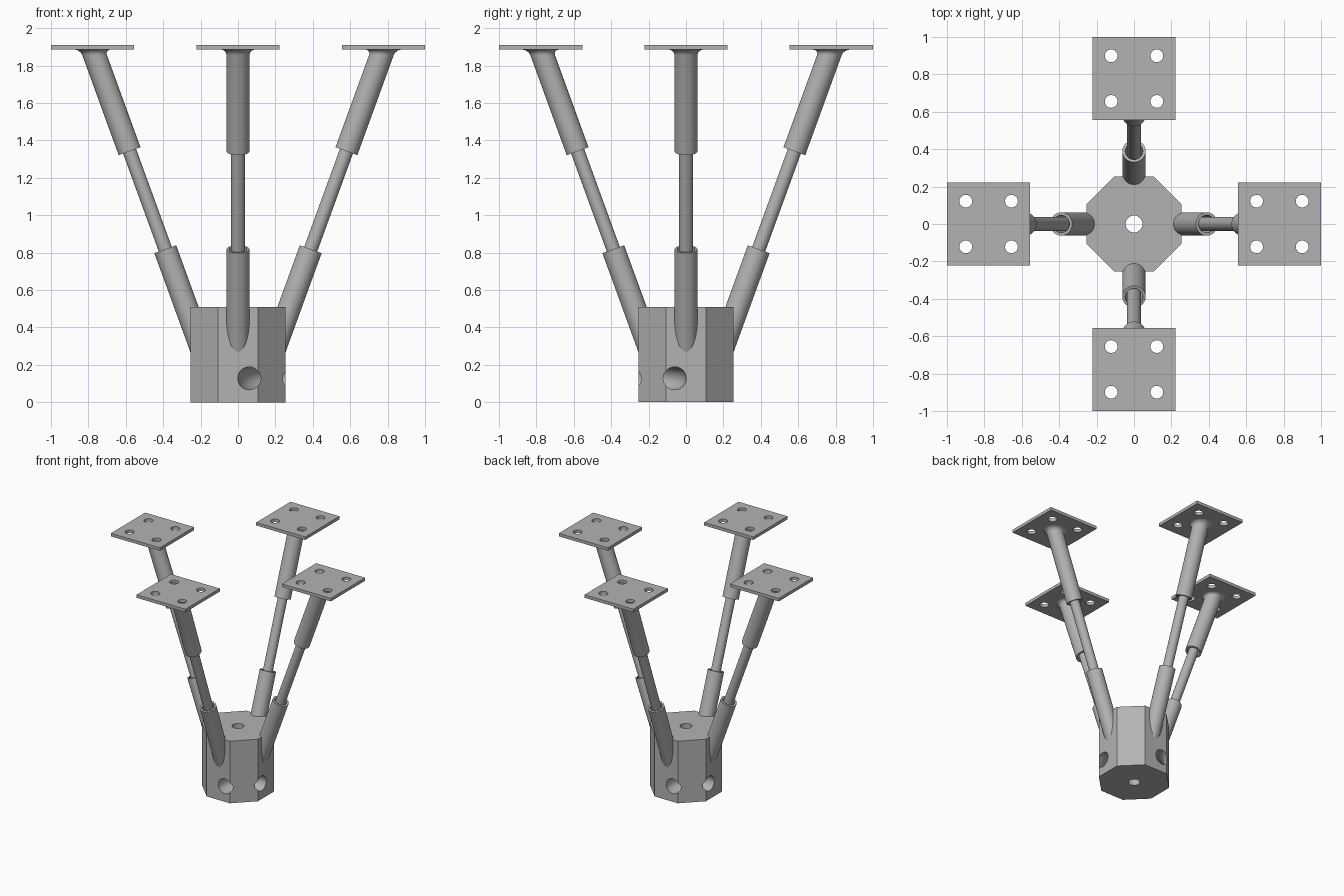
import bpy
import bmesh
from math import sin, cos, tan, pi, radians, sqrt
from mathutils import Vector

if "Cube" in bpy.data.objects:
    bpy.data.objects.remove(bpy.data.objects["Cube"])

# One grey for the whole model
GREY = (0.45, 0.45, 0.45, 1)
grey = bpy.data.materials.new("plain grey")
grey.use_nodes = True
grey.diffuse_color = GREY
grey.node_tree.nodes["Principled BSDF"].inputs["Base Color"].default_value = GREY

TILT = radians(20)
PLATE_X, PLATE_Z = 0.777, 1.885
TUBE_R, BORE_R, ROD_R = 0.062, 0.047, 0.037
SEGMENTS = 40


def named(name):
    ob = bpy.context.object
    ob.name = ob.data.name = name
    return ob


def cylinder(name, radius, depth, location, sides=32):
    bpy.ops.mesh.primitive_cylinder_add(vertices=sides, radius=radius, depth=depth, location=location)
    return named(name)


def cut(ob, cutters):
    for c in cutters:
        mod = ob.modifiers.new("cut", "BOOLEAN")
        mod.operation, mod.solver, mod.object = "DIFFERENCE", "EXACT", c
        bpy.context.view_layer.objects.active = ob
        bpy.ops.object.modifier_apply(modifier=mod.name)
        bpy.data.objects.remove(c)


def finish(ob):
    ob.data.materials.clear()
    ob.data.materials.append(grey)
    bpy.ops.object.select_all(action="DESELECT")
    ob.select_set(True)
    bpy.context.view_layer.objects.active = ob
    bpy.ops.object.shade_smooth_by_angle(angle=radians(35))


def ring(bm, z, r, level=False):
    """Circle around the leaning arm axis; level rings are cut flat in z."""
    axis = Vector((sin(TILT), 0, cos(TILT)))
    side = Vector((cos(TILT), 0, -sin(TILT)))
    centre = Vector((PLATE_X - (PLATE_Z - z) * tan(TILT), 0, z))
    verts = []
    for i in range(SEGMENTS):
        a = 2 * pi * i / SEGMENTS
        p = centre + side * r * cos(a) + Vector((0, r * sin(a), 0))
        if level:
            p += axis * (z - p.z) / axis.z
        verts.append(bm.verts.new(p))
    return verts


def leaning_part(name, profile):
    """Loft rings given as (height, radius, level) along the arm axis."""
    bm = bmesh.new()
    rings = [ring(bm, *p) for p in profile]
    for a, b in zip(rings, rings[1:]):
        for i in range(SEGMENTS):
            j = (i + 1) % SEGMENTS
            bm.faces.new((a[i], a[j], b[j], b[i]))
    bm.faces.new(rings[0])
    bm.faces.new(rings[-1])
    bmesh.ops.recalc_face_normals(bm, faces=bm.faces)
    me = bpy.data.meshes.new(name)
    bm.to_mesh(me)
    bm.free()
    ob = bpy.data.objects.new(name, me)
    bpy.context.collection.objects.link(ob)
    finish(ob)
    return ob


# Octagonal hub with a centre bore and two curved tie channels
hub = cylinder("hub", 0.255 / cos(pi / 8), 0.51, (0, 0, 0.255), 8)
hub.rotation_euler.z = pi / 8 if abs(hub.data.vertices[0].co.x) < 0.01 else 0
bpy.ops.object.transform_apply(location=True, rotation=True, scale=True)
cutters = [cylinder("bore_cutter", 0.045, 1, (0, 0, 0.255))]
for s in (1, -1):
    bpy.ops.mesh.primitive_torus_add(major_radius=0.195, minor_radius=0.061, major_segments=64,
                                     minor_segments=32, location=(0.255 * s, -0.255 * s, 0.128))
    cutters.append(named("channel_cutter"))
cut(hub, cutters)
finish(hub)

# Mounting plate with four screw holes
bpy.ops.mesh.primitive_cube_add(size=1, location=(PLATE_X, 0, PLATE_Z + 0.0125))
plate = named("mounting_plate")
plate.scale = (0.445, 0.445, 0.025)
bpy.ops.object.transform_apply(location=True, rotation=True, scale=True)
cut(plate, [cylinder("screw_cutter", 0.034, 0.2, (PLATE_X + 0.122 * sx, 0.122 * sy, PLATE_Z))
            for sx in (1, -1) for sy in (1, -1)])
finish(plate)

# Upper socket: bored from below, flaring into the plate
FILLET = 0.03
flare = []
for k in range(9):
    h = FILLET * sin(k / 8 * pi / 2)
    flare.append((PLATE_Z - FILLET + h, TUBE_R + FILLET - sqrt(max(FILLET ** 2 - h ** 2, 0)), True))
upper = leaning_part("upper_socket", [(1.55, BORE_R), (1.342, BORE_R), (1.342, TUBE_R)] + flare)

# Lower socket rooted in the hub, and the rod joining both sockets
lower = leaning_part("lower_socket", [(0.22, TUBE_R), (0.818, TUBE_R), (0.818, BORE_R), (0.6, BORE_R)])
rod = leaning_part("rod", [(0.55, ROD_R), (1.6, ROD_R)])

# Repeat the arm on all four sides
for part in (plate, upper, lower, rod):
    base = part.name
    for i, where in enumerate(("left", "back", "right", "front")):
        ob = part if i == 0 else part.copy()
        if i:
            bpy.context.collection.objects.link(ob)
        ob.name = f"{base}_{where}"
        ob.rotation_euler.z = i * pi / 2
